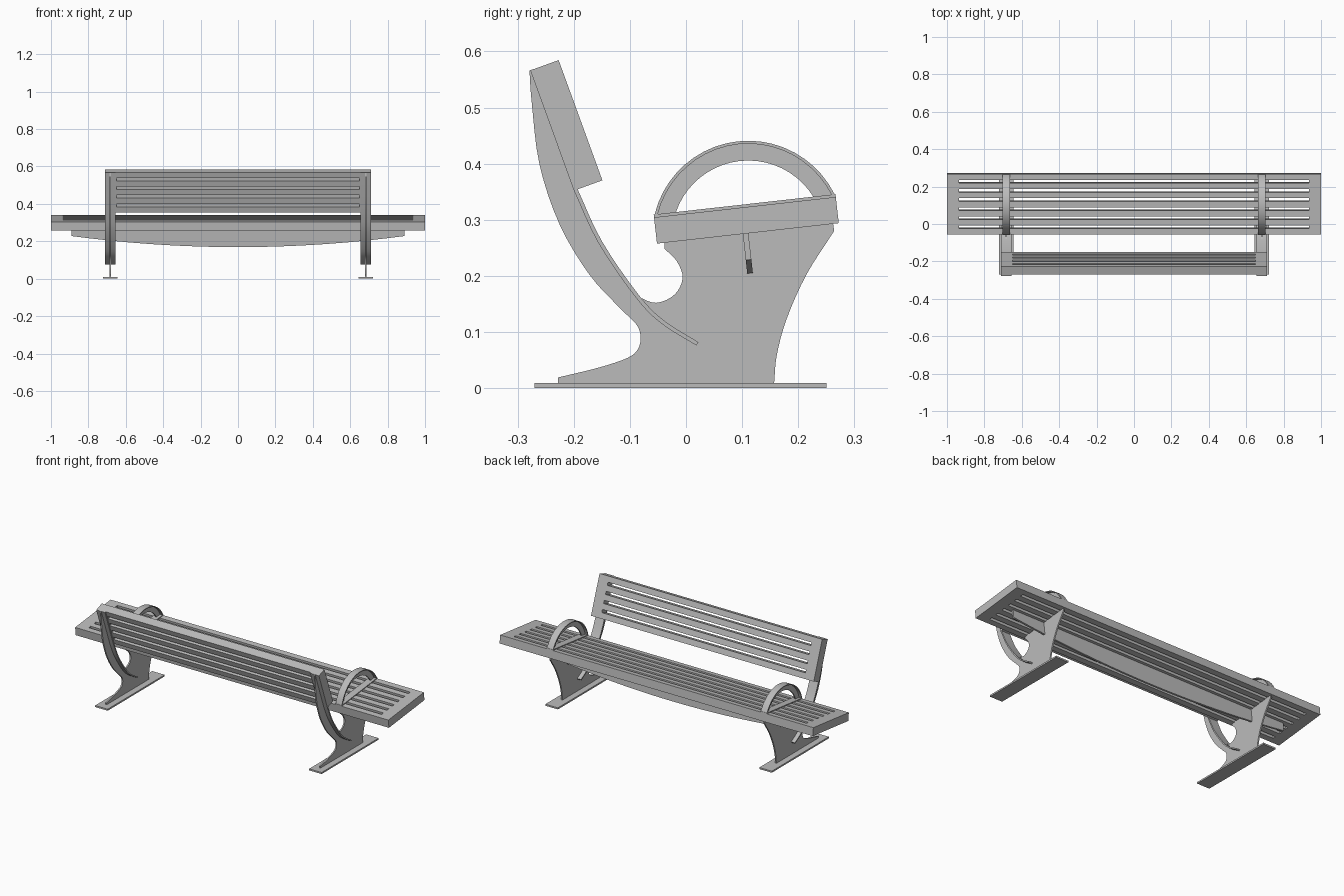
import bpy, bmesh, math
from mathutils import Matrix, Vector

cube = bpy.data.objects.get("Cube")
if cube:
    bpy.data.objects.remove(cube, do_unlink=True)

steel = bpy.data.materials.new("grey_steel")
steel.use_nodes = True
GREY = (0.5, 0.5, 0.5, 1)
steel.diffuse_color = GREY
steel.node_tree.nodes["Principled BSDF"].inputs["Base Color"].default_value = GREY


def finish(name, bm, frame):
    """Turn a bmesh into a placed, shaded object."""
    bmesh.ops.recalc_face_normals(bm, faces=bm.faces)
    bm.transform(frame)
    mesh = bpy.data.meshes.new(name)
    bm.to_mesh(mesh)
    bm.free()
    obj = bpy.data.objects.new(name, mesh)
    bpy.context.collection.objects.link(obj)
    mesh.materials.append(steel)
    bpy.ops.object.select_all(action='DESELECT')
    obj.select_set(True)
    bpy.context.view_layer.objects.active = obj
    bpy.ops.object.shade_smooth_by_angle(angle=math.radians(30))
    return obj


def extrude(bm, offset):
    res = bmesh.ops.extrude_face_region(bm, geom=bm.faces[:])
    verts = [g for g in res["geom"] if isinstance(g, bmesh.types.BMVert)]
    bmesh.ops.translate(bm, verts=verts, vec=offset)


def prism(name, outline, x0, x1, frame=Matrix()):
    """Extrude a (y, z) outline from x0 to x1."""
    bm = bmesh.new()
    bm.faces.new([bm.verts.new((x0, y, z)) for y, z in outline])
    extrude(bm, (x1 - x0, 0, 0))
    return finish(name, bm, frame)


def slotted_panel(name, half_width, half_slot, slots, frame):
    """Flat panel with long through slots; its top lies on local z = 0."""
    slat, gap = 0.032, 0.017
    half = ((slots + 1) * slat + slots * gap) / 2
    ys = [-half]
    for i in range(2 * slots + 1):
        ys.append(ys[-1] + (gap if i % 2 else slat))
    xs = [-half_width, -half_slot, half_slot, half_width]
    bm = bmesh.new()
    grid = [[bm.verts.new((x, y, 0)) for x in xs] for y in ys]
    for j in range(len(ys) - 1):
        for i in range(3):
            if not (i == 1 and j % 2):
                bm.faces.new((grid[j][i], grid[j][i + 1], grid[j + 1][i + 1], grid[j + 1][i]))
    extrude(bm, (0, 0, -0.047))
    bmesh.ops.dissolve_limit(bm, angle_limit=0.01, verts=bm.verts, edges=bm.edges)
    return finish(name, bm, frame)


def spline(points, steps=4):
    """Smooth curve through the points."""
    p = [Vector(q) for q in points]
    p = [2 * p[0] - p[1]] + p + [2 * p[-1] - p[-2]]
    out = []
    for a, b, c, d in zip(p, p[1:], p[2:], p[3:]):
        for s in range(steps):
            t = s / steps
            out.append(0.5 * (2 * b + (c - a) * t + (2 * a - 5 * b + 4 * c - d) * t * t
                              + (3 * b - a - 3 * c + d) * t ** 3))
    return out + [p[-2]]


def strip(path, depth):
    """Outline of a thin band lying to the right of a path."""
    back = []
    for i, q in enumerate(path):
        t = (path[min(i + 1, len(path) - 1)] - path[max(i - 1, 0)]).normalized()
        back.append(q + Vector((t.y, -t.x)) * depth)
    return path + back[::-1]


def arch(outer, inner, centre, base):
    """Outline of a ring segment cut off at height base."""
    pts = []
    for r, flip in ((outer, False), (inner, True)):
        a = math.asin((base - centre) / r)
        arc = [a + (math.pi - 2 * a) * i / 20 for i in range(21)]
        pts += [(r * math.cos(t), centre + r * math.sin(t)) for t in (arc[::-1] if flip else arc)]
    return pts


# Slotted seat and backrest
seat_frame = Matrix.Translation((0, 0.105, 0.3225)) @ Matrix.Rotation(math.radians(6.4), 4, 'X')
back_frame = Matrix.Translation((0, -0.188, 0.4775)) @ Matrix.Rotation(math.radians(-70), 4, 'X')
slotted_panel("seat", 1.0, 0.935, 6, seat_frame)
slotted_panel("backrest", 0.711, 0.65, 4, back_frame)

# Bowed beam under the seat
bow = [(0.89 * i / 12, -0.1535 + 0.0595 * (i / 12) ** 2) for i in range(-12, 13)]
prism("seat_beam", bow + [(0.89, -0.046), (-0.89, -0.046)], -0.001, 0.009,
      seat_frame @ Matrix.Rotation(math.radians(-90), 4, 'Z'))

# Side frame curves
rear_edge = spline([(-0.279, 0.566), (-0.275, 0.51), (-0.261, 0.398), (-0.225, 0.291),
                    (-0.172, 0.202), (-0.118, 0.143), (-0.088, 0.113), (-0.081, 0.09),
                    (-0.086, 0.069), (-0.104, 0.054), (-0.154, 0.037), (-0.228, 0.019)])
front_edge = spline([(0.157, 0.008), (0.162, 0.06), (0.18, 0.125), (0.215, 0.203), (0.264, 0.28)])
hook = spline([(-0.038, 0.248), (-0.017, 0.227), (-0.006, 0.197), (-0.02, 0.167),
               (-0.053, 0.152), (-0.086, 0.163)])
rail = [Vector((-0.271, 0.569))] + spline([(-0.193, 0.354), (-0.15, 0.262), (-0.085, 0.167),
                                          (-0.04, 0.121), (0.022, 0.082)])
rail_top = [q + Vector((-0.003, -0.002)) for q in rail if q.y > 0.167][::-1]
web = (rear_edge + [(-0.228, 0.008)] + front_edge + [(0.262, 0.295), (-0.038, 0.264)]
       + hook + rail_top)

for side, label in ((1, "left"), (-1, "right")):
    x = side * 0.683
    # Leg plate, its curved flange and the foot
    prism(label + "_leg_plate", web, x - 0.004, x + 0.004)
    prism(label + "_leg_flange", strip(rail, 0.007), x - 0.028, x + 0.028)
    prism(label + "_foot_plate", [(-0.27, 0), (0.25, 0), (0.25, 0.009), (-0.27, 0.009)],
          x - 0.04, x + 0.04)
    # Arched armrest with a T section on a flat base strip
    prism(label + "_arm_base", [(-0.163, 0), (0.163, 0), (0.163, 0.005), (-0.163, 0.005)],
          x - 0.02, x + 0.02, seat_frame)
    prism(label + "_arm_band", arch(0.1717, 0.1665, -0.0537, 0.005), x - 0.02, x + 0.02, seat_frame)
    prism(label + "_arm_web", arch(0.168, 0.1365, -0.0537, 0.004), x - 0.004, x + 0.004, seat_frame)
